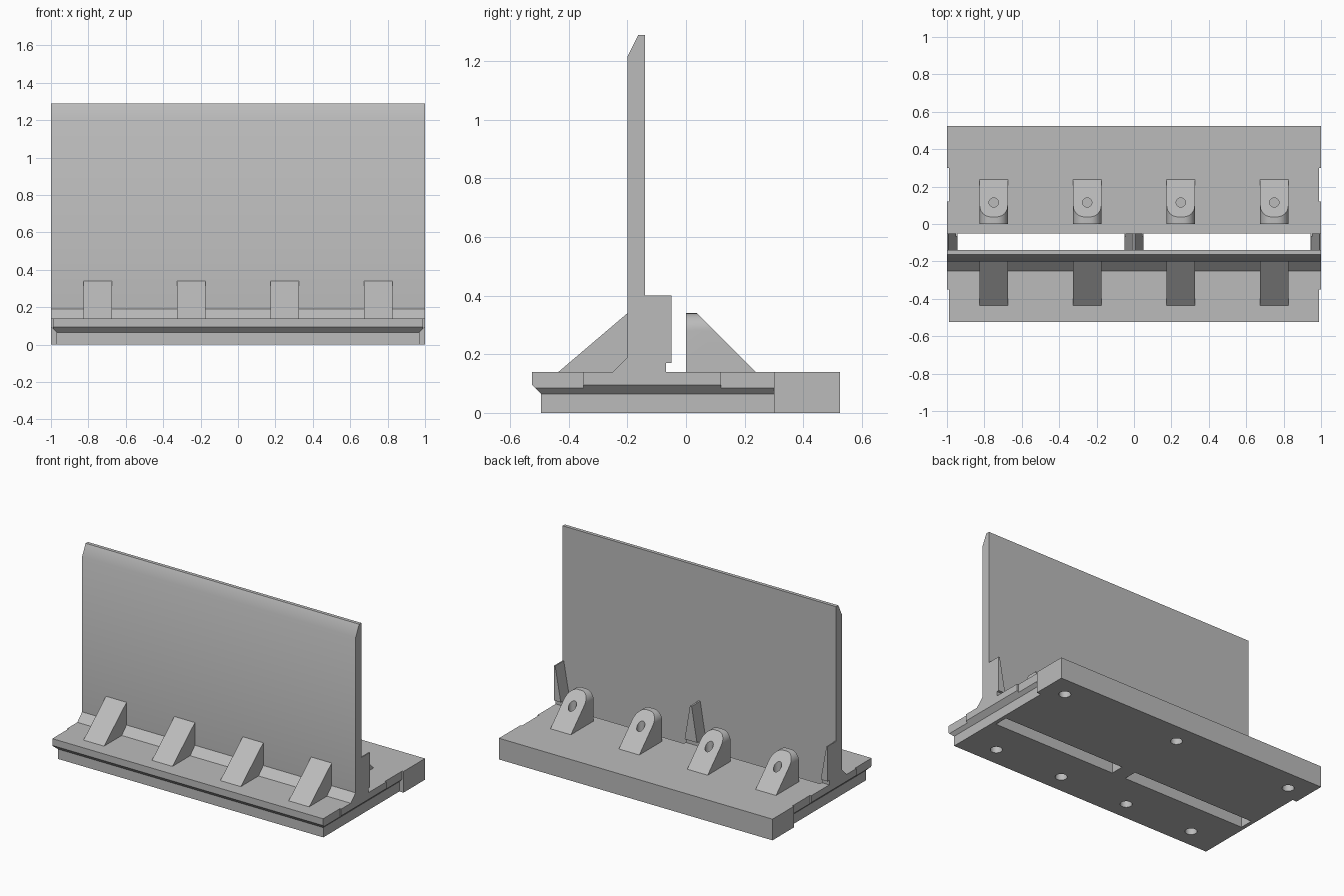
import bpy, bmesh, math
from mathutils import Vector

if "Cube" in bpy.data.objects:
    bpy.data.objects.remove(bpy.data.objects["Cube"])

grey = bpy.data.materials.new("plain grey")
grey.diffuse_color = (0.5, 0.5, 0.5, 1)
grey.use_nodes = True
grey.node_tree.nodes["Principled BSDF"].inputs["Base Color"].default_value = grey.diffuse_color
LUG_X = (-0.75, -0.25, 0.25, 0.75)


def finish(name, bm):
    bmesh.ops.recalc_face_normals(bm, faces=bm.faces)
    me = bpy.data.meshes.new(name)
    bm.to_mesh(me)
    bm.free()
    ob = bpy.data.objects.new(name, me)
    bpy.context.collection.objects.link(ob)
    me.materials.append(grey)
    return ob


def loft(name, levels):
    """Stack rectangles (x0, x1, y0, y1, z) into a closed solid."""
    bm = bmesh.new()
    rings = [[bm.verts.new(p) for p in ((a, c, z), (b, c, z), (b, d, z), (a, d, z))]
             for a, b, c, d, z in levels]
    for r, s in zip(rings, rings[1:]):
        for i in range(4):
            j = (i + 1) % 4
            bm.faces.new((r[i], r[j], s[j], s[i]))
    bm.faces.new(rings[0][::-1])
    bm.faces.new(rings[-1])
    return finish(name, bm)


def box(name, x0, x1, y0, y1, z0, z1):
    return loft(name, [(x0, x1, y0, y1, z0), (x0, x1, y0, y1, z1)])


def prism(points, vec):
    """Extrude a flat outline along a vector."""
    bm = bmesh.new()
    face = bm.faces.new([bm.verts.new(p) for p in points])
    new = bmesh.ops.extrude_face_region(bm, geom=[face])["geom"]
    bmesh.ops.translate(bm, vec=vec, verts=[v for v in new if isinstance(v, bmesh.types.BMVert)])
    bmesh.ops.recalc_face_normals(bm, faces=bm.faces)
    return bm


def cylinder(x, y, z0, z1, r):
    ring = [(x + r * math.cos(i * math.tau / 24), y + r * math.sin(i * math.tau / 24), z0)
            for i in range(24)]
    return finish("hole_cutter", prism(ring, (0, 0, z1 - z0)))


def combine(ob, others, operation="DIFFERENCE"):
    for other in others:
        mod = ob.modifiers.new("bool", "BOOLEAN")
        mod.operation, mod.solver, mod.object = operation, "EXACT", other
    graph = bpy.context.evaluated_depsgraph_get()
    me = bpy.data.meshes.new_from_object(ob.evaluated_get(graph))
    ob.modifiers.clear()
    ob.data = me
    for other in others:
        bpy.data.objects.remove(other)


def smooth(ob):
    bpy.ops.object.select_all(action="DESELECT")
    ob.select_set(True)
    bpy.context.view_layer.objects.active = ob
    bpy.ops.object.shade_smooth_by_angle(angle=math.radians(32))


# Base slab with an undercut bevel, side notches and a full-height rear block
base = loft("base", [(-0.97, 0.97, -0.495, 0.4, 0), (-0.97, 0.97, -0.495, 0.4, 0.065),
                     (-1, 1, -0.525, 0.4, 0.095), (-1, 1, -0.525, 0.4, 0.14)])
cuts = []
for s in (-1, 1):
    for y0, y1 in ((-0.7, -0.35), (0.12, 0.35)):
        a, b = sorted((s * 0.99, s * 1.2))
        cuts.append(box("notch_cutter", a, b, y0, y1, -0.1, 0.3))
combine(base, cuts)
combine(base, [box("rear_block", -1, 1, 0.3, 0.525, 0, 0.14)], "UNION")

# Two drain slots and blind holes in the underside
cuts = [box("slot_cutter", a, b, -0.14, -0.05, -0.1, 0.3)
        for a, b in ((-0.945, -0.05), (0.05, 0.945))]
cuts += [cylinder(x, -0.37, -0.05, 0.1, 0.036) for x in LUG_X]
cuts += [cylinder(x, 0.39, -0.05, 0.1, 0.036) for x in (-0.86, 0, 0.86)]
combine(base, cuts)
smooth(base)

# Upright wall with a sloped top and a flared foot
outline = [(-0.25, 0.14), (-0.14, 0.14), (-0.14, 1.29), (-0.163, 1.29),
           (-0.2, 1.215), (-0.2, 0.19)]
wall = finish("wall", prism([(-1, y, z) for y, z in outline], (2, 0, 0)))
smooth(wall)

# Tapered ribs behind the wall, undercut at the foot
for name, a, b, ta, tb in (("left_rib", -1, -0.945, -1, -0.992),
                           ("middle_rib", -0.05, 0.05, -0.006, 0.006),
                           ("right_rib", 0.945, 1, 0.992, 1)):
    t = 0.03 / 0.26
    ma, mb = a + (ta - a) * t, b + (tb - b) * t
    loft(name, [(a, b, -0.142, -0.068, 0.14), (ma, mb, -0.142, -0.068, 0.17),
                (ma, mb, -0.142, -0.05, 0.17), (ta, tb, -0.142, -0.05, 0.40)])

for x in LUG_X:
    # Front braces
    finish("front_brace", prism([(x - 0.075, -0.435, 0.14), (x - 0.075, -0.2, 0.14),
                                 (x - 0.075, -0.2, 0.34)], (0.15, 0, 0)))
    # Rear lugs: round-shouldered blocks cut on a slope, with a bolt hole
    r = 0.06
    arch = [(x + 0.075, 0, 0.14)]
    for cx, start in ((x + 0.075 - r, 0), (x - 0.075 + r, 90)):
        for i in range(9):
            t = math.radians(start + i * 11.25)
            arch.append((cx + r * math.cos(t), 0, 0.34 - r + r * math.sin(t)))
    arch.append((x - 0.075, 0, 0.14))
    bm = prism(arch, (0, 0.26, 0))
    cut = bmesh.ops.bisect_plane(bm, geom=bm.verts[:] + bm.edges[:] + bm.faces[:],
                                 plane_co=Vector((0, 0.038, 0.34)),
                                 plane_no=Vector((0, 1, 1)), clear_outer=True)
    bmesh.ops.holes_fill(bm, edges=[e for e in bm.edges if e.is_boundary], sides=0)
    lug = finish("rear_lug", bm)
    combine(lug, [cylinder(x, 0.115, 0.17, 0.5, 0.025)])
    smooth(lug)
